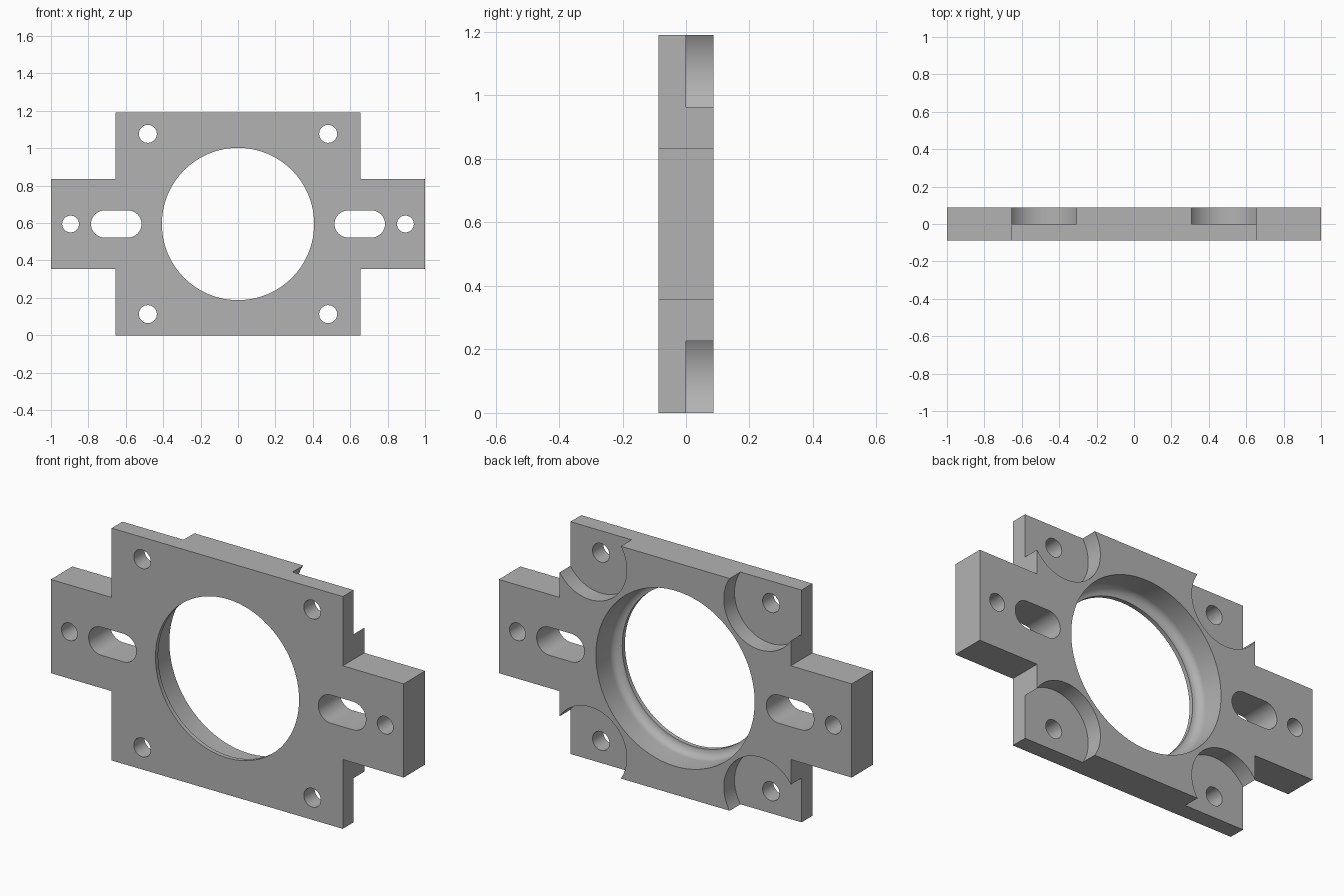
import bpy, bmesh, math

if "Cube" in bpy.data.objects:
    bpy.data.objects.remove(bpy.data.objects["Cube"], do_unlink=True)

MID = 0.595          # height of the bore axis
HALF = 0.087         # half thickness of the plate

grey = bpy.data.materials.new("machined_grey")
grey.use_nodes = True
grey.diffuse_color = (0.45, 0.45, 0.45, 1)
grey.node_tree.nodes["Principled BSDF"].inputs["Base Color"].default_value = grey.diffuse_color


def arc(cx, cz, r, start=0, sweep=360, steps=64):
    """Points on an arc; a full circle leaves out the repeated end."""
    count = steps if sweep == 360 else steps + 1
    angles = [math.radians(start + sweep * i / steps) for i in range(count)]
    return [(cx + r * math.cos(a), cz + r * math.sin(a)) for a in angles]


def prism(name, outline, y0, y1):
    """Extrude an outline in the xz plane from y0 to y1."""
    bm = bmesh.new()
    face = bm.faces.new([bm.verts.new((x, y0, z)) for x, z in outline])
    new = bmesh.ops.extrude_face_region(bm, geom=[face])["geom"]
    moved = [v for v in new if isinstance(v, bmesh.types.BMVert)]
    bmesh.ops.translate(bm, verts=moved, vec=(0, y1 - y0, 0))
    return finish(name, bm)


def lathe(name, profile, steps=128):
    """Solid of revolution about the bore axis from (radius, y) points."""
    bm = bmesh.new()
    rings = [[bm.verts.new((x, y, z)) for x, z in arc(0, MID, r, steps=steps)]
             for r, y in profile]
    for a, b in zip(rings, rings[1:]):
        for i in range(steps):
            j = (i + 1) % steps
            bm.faces.new((a[i], a[j], b[j], b[i]))
    bm.faces.new(rings[0])
    bm.faces.new(rings[-1])
    return finish(name, bm)


def finish(name, bm):
    bmesh.ops.recalc_face_normals(bm, faces=bm.faces)
    mesh = bpy.data.meshes.new(name)
    bm.to_mesh(mesh)
    bm.free()
    mesh.materials.append(grey)
    obj = bpy.data.objects.new(name, mesh)
    bpy.context.collection.objects.link(obj)
    return obj


# Plate outline: square body with an ear on each side
bw, bh, eh = 0.655, 0.595, 0.24
quarter = [(1, eh), (bw, eh), (bw, bh)]
right = [(x, -z) for x, z in reversed(quarter)] + quarter
outline = right + [(-x, -z) for x, z in right]
plate = prism("mounting_plate", [(x, MID + z) for x, z in outline], -HALF, HALF)

# Bore: thin front lip, rounded seat, wider back
lip_r, seat_r, lip_y = 0.407, 0.45, -0.065
fillet = seat_r - lip_r
seat = [(lip_r + fillet * math.sin(t), lip_y + fillet * (1 - math.cos(t)))
        for t in (math.pi / 2 * i / 10 for i in range(11))]
cutters = [lathe("bore_cutter", [(lip_r, -0.2)] + seat + [(seat_r, 0.2)])]

for side in (-1, 1):
    # Ear hole and slot
    cutters.append(prism("ear_hole_cutter", arc(side * 0.895, MID, 0.045, steps=40), -0.2, 0.2))
    slot_r, inner, outer = 0.072, 0.588, 0.714
    a, b = sorted((side * inner, side * outer))
    slot = arc(b, MID, slot_r, -90, 180, 24) + arc(a, MID, slot_r, 90, 180, 24)
    cutters.append(prism("slot_cutter", slot, -0.2, 0.2))
    # Corner bolt holes with round pockets at the back
    for level in (-1, 1):
        x, z = side * 0.482, MID + level * 0.482
        cutters.append(prism("pocket_cutter", arc(x, z, 0.207, steps=96), 0, 0.2))
        cutters.append(prism("bolt_hole_cutter", arc(x, z, 0.048, steps=40), -0.2, 0.2))

for cutter in cutters:
    cutter.hide_render = True
    cut = plate.modifiers.new(cutter.name, "BOOLEAN")
    cut.operation = "DIFFERENCE"
    cut.solver = "EXACT"
    cut.object = cutter

# Bake the cuts, then drop the cutters
bpy.context.view_layer.update()
graph = bpy.context.evaluated_depsgraph_get()
baked = bpy.data.meshes.new_from_object(plate.evaluated_get(graph))
plate.modifiers.clear()
plate.data = baked
for cutter in cutters:
    bpy.data.objects.remove(cutter, do_unlink=True)

bpy.ops.object.select_all(action="DESELECT")
plate.select_set(True)
bpy.context.view_layer.objects.active = plate
bpy.ops.object.shade_smooth_by_angle(angle=math.radians(30))
